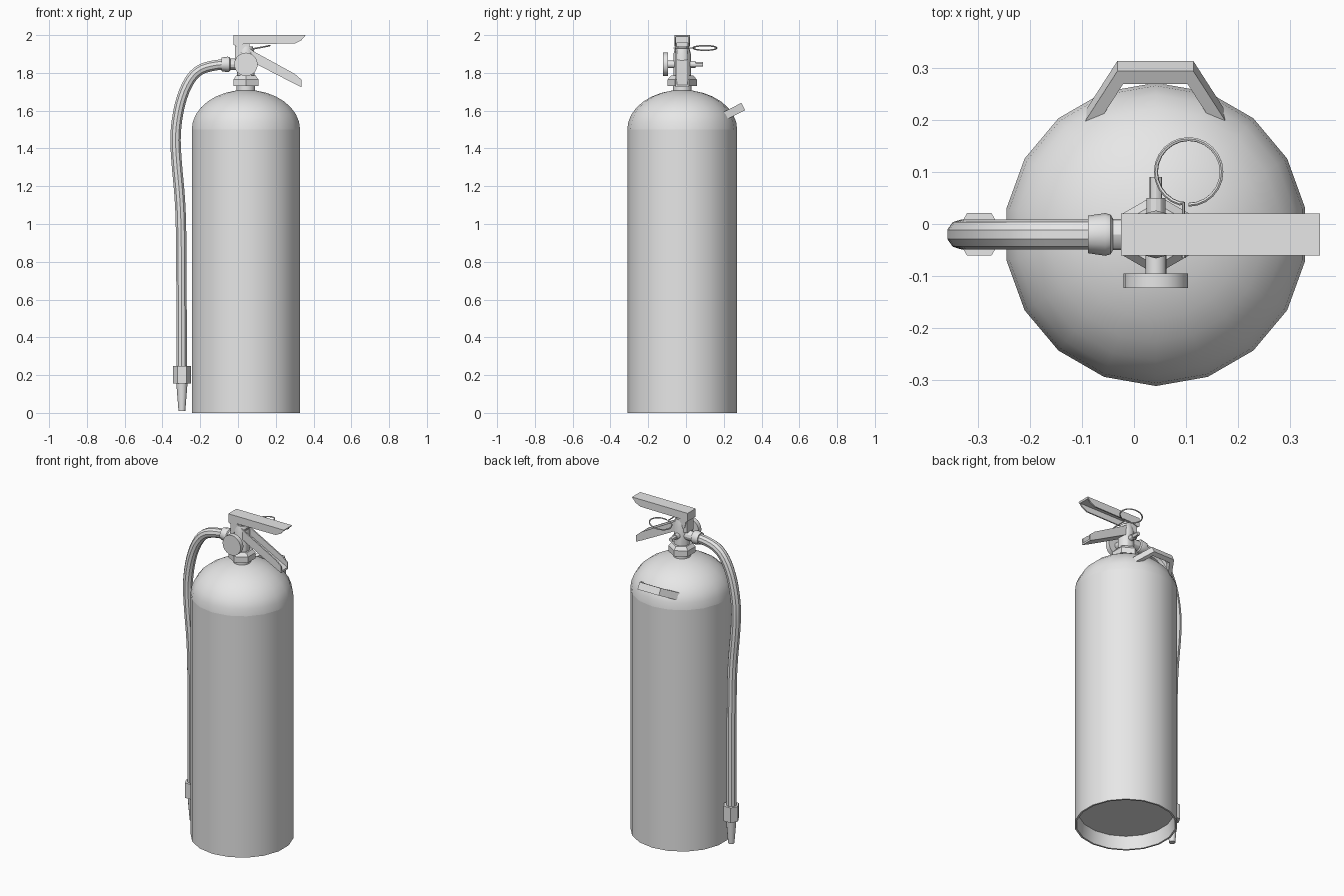
import bpy, bmesh
from math import pi, sin, cos
from mathutils import Matrix, Vector

if "Cube" in bpy.data.objects:
    bpy.data.objects.remove(bpy.data.objects["Cube"])

grey = bpy.data.materials.new("plain grey")
grey.use_nodes = True
grey.diffuse_color = (0.8, 0.8, 0.8, 1)
grey.node_tree.nodes["Principled BSDF"].inputs["Base Color"].default_value = (0.8, 0.8, 0.8, 1)

CX, CY = 0.042, -0.02          # tank axis
AXES = {"z": Matrix(),
        "x": Matrix.Rotation(pi / 2, 4, "Y"),
        "y": Matrix.Rotation(-pi / 2, 4, "X")}


def finish(name, mesh):
    obj = bpy.data.objects.new(name, mesh)
    bpy.context.collection.objects.link(obj)
    mesh.materials.clear()
    mesh.materials.append(grey)
    bpy.ops.object.select_all(action="DESELECT")
    obj.select_set(True)
    bpy.context.view_layer.objects.active = obj
    bpy.ops.object.shade_smooth_by_angle(angle=pi / 6)
    return obj


def from_bmesh(name, bm):
    bmesh.ops.recalc_face_normals(bm, faces=bm.faces)
    mesh = bpy.data.meshes.new(name)
    bm.to_mesh(mesh)
    bm.free()
    return finish(name, mesh)


def lathe(name, profile, sides=18, at=(CX, CY, 0), axis="z", turn=pi / 2, caps=(True, True)):
    """Revolve (radius, height) pairs about an axis through a point."""
    bm = bmesh.new()
    rings = [[bm.verts.new((r * cos(turn + 2 * pi * k / sides),
                            r * sin(turn + 2 * pi * k / sides), h))
              for k in range(sides)] for r, h in profile]
    for a, b in zip(rings, rings[1:]):
        for k in range(sides):
            n = (k + 1) % sides
            bm.faces.new((a[k], a[n], b[n], b[k]))
    for ring, wanted in zip((rings[0], rings[-1]), caps):
        if wanted:
            bm.faces.new(ring)
    bm.transform(Matrix.Translation(at) @ AXES[axis])
    return from_bmesh(name, bm)


def prism(name, outline, depth, matrix):
    """Extrude a flat outline symmetrically, then place it."""
    bm = bmesh.new()
    face = bm.faces.new([bm.verts.new((x, y, -depth / 2)) for x, y in outline])
    new = bmesh.ops.extrude_face_region(bm, geom=[face])["geom"]
    bmesh.ops.translate(bm, vec=(0, 0, depth),
                        verts=[v for v in new if isinstance(v, bmesh.types.BMVert)])
    bm.transform(matrix)
    return from_bmesh(name, bm)


def tube(name, points, radius, kind="NURBS", segments=3):
    """Round tube along a path."""
    curve = bpy.data.curves.new(name + "_path", "CURVE")
    curve.dimensions = "3D"
    curve.bevel_depth = radius
    curve.bevel_resolution = segments
    curve.resolution_u = 4
    curve.use_fill_caps = True
    spline = curve.splines.new(kind)
    spline.points.add(len(points) - 1)
    for p, co in zip(spline.points, points):
        p.co = (*co, 1)
    if kind == "NURBS":
        spline.order_u = 3
        spline.use_endpoint_u = True
    temp = bpy.data.objects.new(name + "_path", curve)
    bpy.context.collection.objects.link(temp)
    graph = bpy.context.evaluated_depsgraph_get()
    mesh = bpy.data.meshes.new_from_object(temp.evaluated_get(graph))
    bpy.data.objects.remove(temp)
    return finish(name, mesh)


def side_view(y):
    """Place an outline drawn in x and z at depth y."""
    return Matrix.Translation((0, y, 0)) @ Matrix.Rotation(pi / 2, 4, "X")


# Tank: hollow foot ring with recessed floor, then rounded shoulder
R, SHOULDER, RISE = 0.291, 1.5, 0.21
lathe("tank_wall", [(0.27, 0.08), (0.28, 0), (R, 0), (R, SHOULDER)], caps=(True, False))
arc = [pi / 2 * k / 8 for k in range(8)] + [1.48]
lathe("tank_shoulder", [(R * cos(a), SHOULDER + RISE * sin(a)) for a in arc],
      caps=(False, True))

# Neck, hex nut and valve
lathe("neck", [(0.05, 1.69), (0.05, 1.735)])
lathe("neck_nut", [(0.077, 1.73), (0.077, 1.765), (0.06, 1.785)], sides=6)
lathe("valve_body", [(0.046, 1.75), (0.046, 1.9), (0.036, 1.94)], sides=12)
prism("lever_mount", [(-0.015, 1.87), (0.06, 1.87), (0.06, 1.96), (-0.015, 1.96)],
      0.06, side_view(CY))

# Pressure gauge in front, plug behind
VALVE_Z = 1.845
lathe("gauge", [(0.02, -0.05), (0.02, -0.095), (0.062, -0.095), (0.062, -0.123)],
      sides=20, at=(CX, 0, VALVE_Z), axis="y")
lathe("rear_plug", [(0.018, 0), (0.018, 0.05), (0.012, 0.05), (0.012, 0.09)],
      sides=12, at=(CX, 0, VALVE_Z), axis="y")

# Handles: folded channels made of two cheeks and a web
top_cheek = [(-0.025, 2), (0.357, 2), (0.335, 1.972), (0.3, 1.955),
             (0.03, 1.953), (-0.01, 1.94), (-0.025, 1.95)]
top_web = [(-0.025, 1.95), (-0.025, 2), (0.357, 2), (0.352, 1.99),
           (-0.013, 1.99), (-0.013, 1.95)]
low_cheek = [(-0.012, 1.95), (0.02, 1.955), (0.09, 1.91), (0.3, 1.795), (0.335, 1.765),
             (0.335, 1.725), (0.28, 1.752), (0.11, 1.84), (0, 1.9)]
low_web = [(0, 1.9), (0.11, 1.84), (0.28, 1.752), (0.335, 1.725),
           (0.335, 1.737), (0.282, 1.764), (0.112, 1.852), (0.004, 1.912)]
for name, cheek, web, width in (("top_handle", top_cheek, top_web, 0.08),
                                ("lower_handle", low_cheek, low_web, 0.07)):
    prism(name + "_web", web, width, side_view(CY))
    for side, label in ((-1, "front"), (1, "back")):
        prism(f"{name}_{label}_cheek", cheek, 0.008,
              side_view(CY + side * (width / 2 - 0.004)))

# Safety pin with pull ring
PIN = Vector((0.105, 0.1, 1.932))
ring = [PIN + Vector((0.063 * sin(a), -0.063 * cos(a), 0.012 * sin(a)))
        for a in [2 * pi * k / 24 for k in range(24)]]
tube("safety_pin", [(0.095, -0.065, 1.932), (0.095, 0.04, 1.932)] + ring[-1:0:-1] + ring[:1],
     0.004, kind="POLY", segments=1)

# Hose, its fitting and the nozzle
lathe("hose_fitting", [(0.03, 0.02), (0.03, -0.04), (0.038, -0.045),
                       (0.041, -0.055), (0.036, -0.088)],
      sides=12, at=(0, CY, VALVE_Z), axis="x")
tube("hose", [(x, CY, z) for x, z in
              ((-0.05, 1.845), (-0.12, 1.845), (-0.23, 1.81), (-0.3, 1.68), (-0.333, 1.5),
               (-0.328, 1.35), (-0.305, 1.12), (-0.3, 0.9), (-0.299, 0.6), (-0.298, 0.2))], 0.029)
lathe("nozzle_collar", [(0.047, 0.155), (0.047, 0.248)], sides=6,
      at=(-0.297, CY, 0), turn=0)
lathe("nozzle", [(0.018, 0.01), (0.03, 0.16)], sides=12, at=(-0.297, CY, 0))

# Hanging bracket behind the shoulder: a bent strap tilted upward
half = [(0.073, 0), (0.139, -0.115), (0.112, -0.115), (0.062, -0.028)]
strap = half + [(-x, u) for x, u in reversed(half)]
prism("hanging_bracket", strap, 0.043,
      Matrix.Translation((0.041, 0.303, 1.622)) @ Matrix.Rotation(0.47, 4, "X"))
